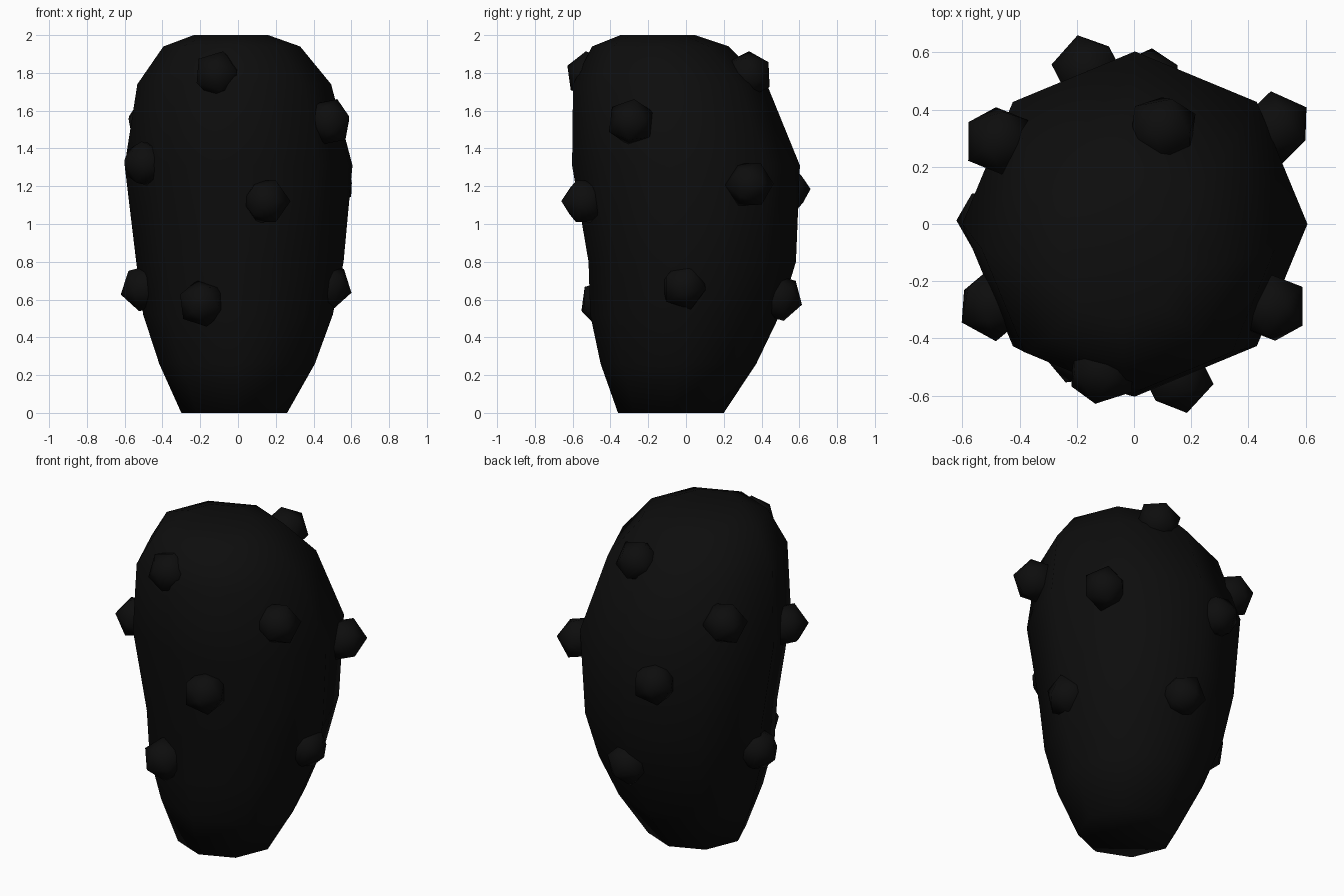
import bpy, bmesh, math
from mathutils import Vector, Euler

if "Cube" in bpy.data.objects:
    bpy.data.objects.remove(bpy.data.objects["Cube"])

black = bpy.data.materials.new("near black")
black.diffuse_color = (0.004, 0.004, 0.004, 1)
black.use_nodes = True
black.node_tree.nodes["Principled BSDF"].inputs["Base Color"].default_value = black.diffuse_color


def finish(name, bm):
    bmesh.ops.recalc_face_normals(bm, faces=bm.faces)
    for f in bm.faces:
        f.smooth = True
    me = bpy.data.meshes.new(name)
    bm.to_mesh(me)
    bm.free()
    me.materials.append(black)
    ob = bpy.data.objects.new(name, me)
    bpy.context.collection.objects.link(ob)
    return ob


# body: eight-sided leaning pod, rings are z, centre x, centre y, radius
rings = [(0.0, -0.02, -0.08, 0.28), (0.26, -0.005, -0.04, 0.412),
         (0.52, 0.0, -0.005, 0.502), (0.80, 0.01, 0.033, 0.549),
         (1.31, 0.003, 0.0, 0.603), (1.74, -0.02, -0.085, 0.513),
         (1.94, -0.033, -0.135, 0.362), (2.0, -0.037, -0.15, 0.197)]
bm = bmesh.new()
loops = []
for z, cx, cy, r in rings:
    loops.append([bm.verts.new((cx + r * math.cos(i * math.pi / 4),
                                cy + r * math.sin(i * math.pi / 4), z)) for i in range(8)])
for a, b in zip(loops, loops[1:]):
    for i in range(8):
        j = (i + 1) % 8
        bm.faces.new((a[i], a[j], b[j], b[i]))
bm.faces.new(loops[0][::-1])
bm.faces.new(loops[-1])
finish("body", bm)

# knobs scattered over the body
knobs = [(-0.11, -0.51, 1.79), (0.15, -0.535, 1.12), (-0.19, -0.44, 0.58),
         (0.48, -0.29, 1.54), (0.495, 0.335, 1.21), (0.475, -0.01, 0.67),
         (0.05, 0.49, 0.61), (-0.16, 0.535, 1.18), (0.10, 0.33, 1.79),
         (-0.49, -0.28, 1.32), (-0.47, 0.29, 1.54), (-0.495, 0.01, 0.66)]
for n, c in enumerate(knobs):
    bm = bmesh.new()
    bmesh.ops.create_icosphere(bm, subdivisions=1, radius=0.13)
    # one corner of each knob points away from the body
    out = Vector((c[0], c[1], (c[2] - 1.1) * 0.3))
    rot = out.to_track_quat('Z', 'Y').to_matrix()
    bmesh.ops.rotate(bm, verts=bm.verts, matrix=rot)
    bmesh.ops.translate(bm, verts=bm.verts, vec=c)
    finish(f"knob_{n + 1}", bm)
